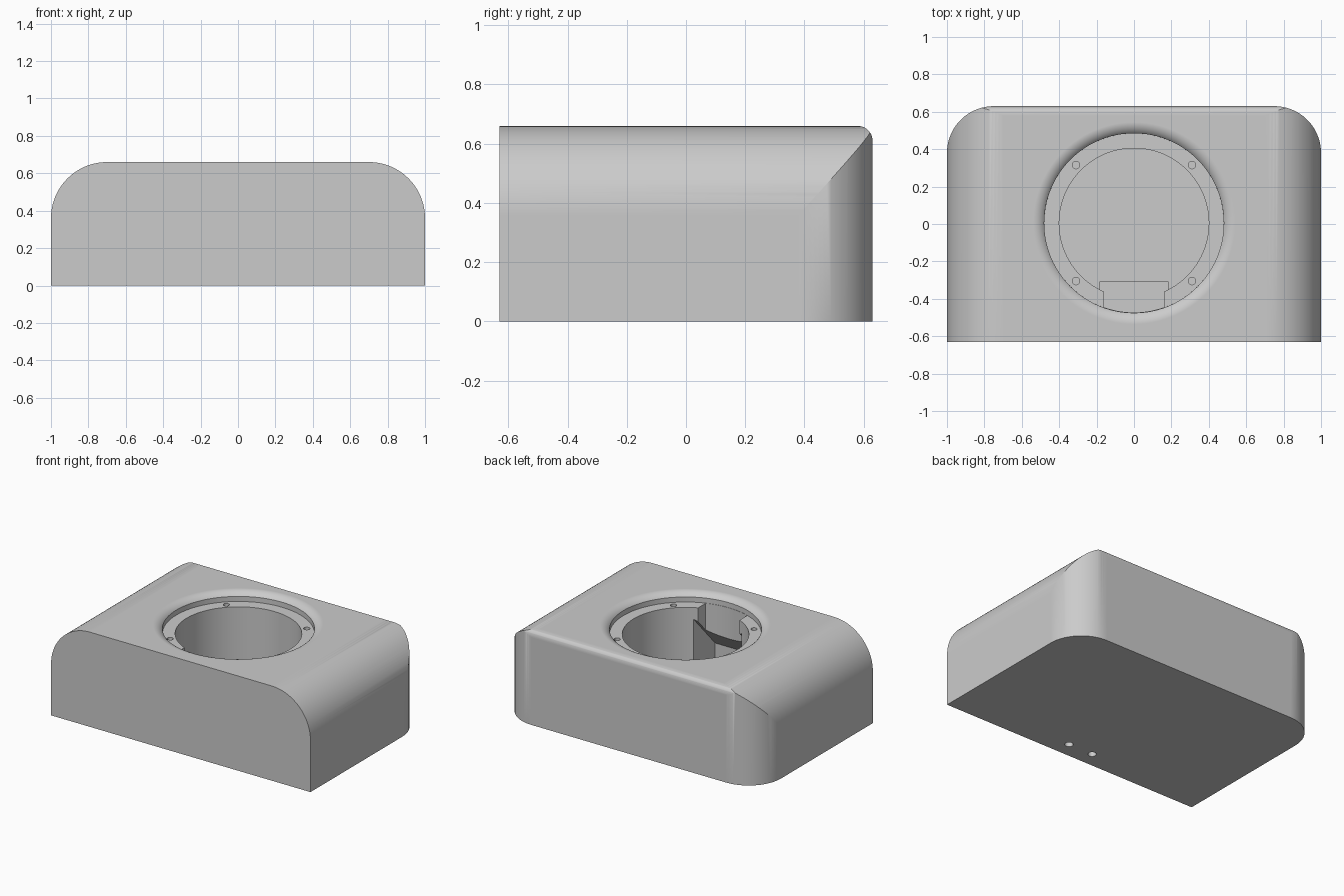
import bpy, bmesh, math

if "Cube" in bpy.data.objects:
    bpy.data.objects.remove(bpy.data.objects["Cube"], do_unlink=True)

CY = 0.005          # bore centre in y
TOP, BACK = 0.66, 0.63

grey = bpy.data.materials.new("plain grey")
grey.use_nodes = True
grey.diffuse_color = (0.6, 0.6, 0.6, 1)
grey.node_tree.nodes["Principled BSDF"].inputs["Base Color"].default_value = (0.6, 0.6, 0.6, 1)


def arc(cu, cv, r, a0, a1, n=24):
    """Points on an arc, angles in degrees."""
    angles = [math.radians(a0 + (a1 - a0) * i / n) for i in range(n + 1)]
    return [(round(cu + r * math.cos(a), 5), round(cv + r * math.sin(a), 5)) for a in angles]


def finish(name, bm):
    bmesh.ops.recalc_face_normals(bm, faces=bm.faces)
    mesh = bpy.data.meshes.new(name)
    bm.to_mesh(mesh)
    bm.free()
    mesh.materials.append(grey)
    obj = bpy.data.objects.new(name, mesh)
    bpy.context.collection.objects.link(obj)
    return obj


def prism(name, outline, axis, lo, hi):
    """Extrude a 2D outline along x, y or z."""
    place = {"x": lambda u, v, w: (w, u, v),
             "y": lambda u, v, w: (u, w, v),
             "z": lambda u, v, w: (u, v, w)}[axis]
    bm = bmesh.new()
    rings = [[bm.verts.new(place(u, v, w)) for u, v in outline] for w in (lo, hi)]
    n = len(outline)
    bm.faces.new(rings[0])
    bm.faces.new(rings[1])
    for i in range(n):
        j = (i + 1) % n
        bm.faces.new((rings[0][i], rings[0][j], rings[1][j], rings[1][i]))
    return finish(name, bm)


def lathe(name, profile, x=0, y=CY, steps=96):
    """Revolve an (r, z) profile that starts and ends on the axis."""
    bm = bmesh.new()
    verts = [bm.verts.new((x + r, y, z)) for r, z in profile]
    edges = [bm.edges.new(pair) for pair in zip(verts, verts[1:])]
    bmesh.ops.spin(bm, geom=verts + edges, cent=(x, y, 0), axis=(0, 0, 1),
                   angle=math.tau, steps=steps)
    bmesh.ops.remove_doubles(bm, verts=bm.verts, dist=0.0001)
    return finish(name, bm)


def rod(name, x, y, r, lo, hi):
    return lathe(name, [(0, lo), (r, lo), (r, hi), (0, hi)], x, y, 24)


def combine(target, tool, operation):
    mod = target.modifiers.new("shape", "BOOLEAN")
    mod.operation, mod.solver, mod.object = operation, "EXACT", tool
    bpy.context.view_layer.objects.active = target
    bpy.ops.object.modifier_apply(modifier=mod.name)
    bpy.data.objects.remove(tool, do_unlink=True)


# Body: front outline, trimmed by the plan outline and the side outline
body = prism("housing_body",
             [(-1, 0), (1, 0)] + arc(0.7, 0.36, 0.3, 0, 90) + arc(-0.7, 0.36, 0.3, 90, 180),
             "y", -BACK, 1)
plan = prism("plan_tool",
             [(-1, -1), (1, -1)] + arc(0.75, 0.38, 0.25, 0, 90) + arc(-0.75, 0.38, 0.25, 90, 180),
             "z", -0.1, 0.9)
combine(body, plan, "INTERSECT")
side = prism("side_tool",
             [(-1, -0.2), (BACK, -0.2)] + arc(BACK - 0.05, TOP - 0.05, 0.05, 0, 90, 12) + [(-1, TOP)],
             "x", -1.2, 1.2)
combine(body, side, "INTERSECT")

# Bore with a ledge and a softly rounded rim
rim = arc(0.54, TOP - 0.075, 0.075, 143, 90, 10)
bore = lathe("bore_tool", [(0, 0.1), (0.4, 0.1), (0.4, 0.595), (0.48, 0.595)]
             + rim + [(0.56, TOP + 0.003), (0.56, 0.8), (0, 0.8)])
combine(body, bore, "DIFFERENCE")

# Front pocket with a sloping ceiling
pocket = prism("pocket_tool",
               [(-0.31, 0.05), (-0.585, 0.05), (-0.585, 0.258), (-0.31, 0.555)],
               "x", -0.185, 0.185)
combine(body, pocket, "DIFFERENCE")

# Notch through the ledge down to the pocket
half = math.degrees(math.asin(0.16 / 0.478))
notch = prism("notch_tool",
              [(0.16, -0.33), (-0.16, -0.33)] + arc(0, CY, 0.478, 270 - half, 270 + half, 12),
              "z", 0.2, 0.605)
combine(body, notch, "DIFFERENCE")

# Screw holes in the ledge and cable holes in the base
for sx in (-1, 1):
    for sy in (-1, 1):
        combine(body, rod("screw_tool", sx * 0.31, CY + sy * 0.31, 0.02, 0.45, 0.61), "DIFFERENCE")
    combine(body, rod("cable_tool", sx * 0.095, -0.522, 0.027, -0.1, 0.08), "DIFFERENCE")

# Smooth curved faces, crisp edges
bpy.ops.object.select_all(action="DESELECT")
body.select_set(True)
bpy.context.view_layer.objects.active = body
bpy.ops.object.shade_smooth_by_angle(angle=math.radians(30))
weighted = body.modifiers.new("weighted_normals", "WEIGHTED_NORMAL")
weighted.keep_sharp = True
